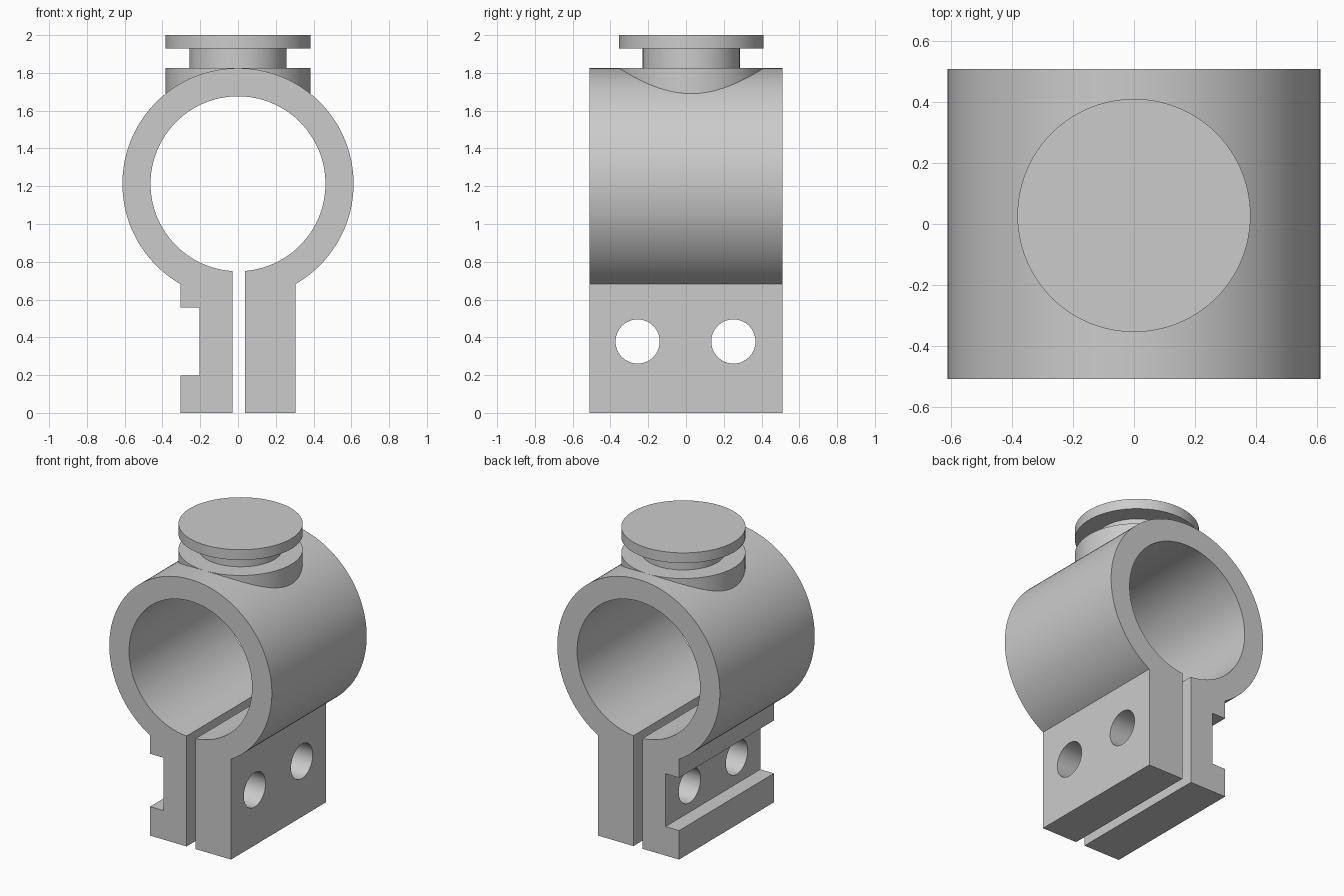
import bpy
import bmesh
from math import asin, acos, pi, sin, cos, radians
from mathutils import Matrix

cube = bpy.data.objects.get("Cube")
if cube:
    bpy.data.objects.remove(cube, do_unlink=True)

RING_Z, OUTER, BORE = 1.213, 0.612, 0.463
HALF_DEPTH = 0.51
LEG_X = 0.305
GAP_L, GAP_R = -0.03, 0.038

grey = bpy.data.materials.new("plain grey")
grey.use_nodes = True
colour = (0.6, 0.6, 0.6, 1)
grey.diffuse_color = colour
grey.node_tree.nodes["Principled BSDF"].inputs["Base Color"].default_value = colour


def make_object(name, bm):
    bmesh.ops.recalc_face_normals(bm, faces=bm.faces)
    mesh = bpy.data.meshes.new(name)
    bm.to_mesh(mesh)
    bm.free()
    mesh.materials.append(grey)
    obj = bpy.data.objects.new(name, mesh)
    bpy.context.collection.objects.link(obj)
    return obj


def activate(obj):
    bpy.ops.object.select_all(action='DESELECT')
    obj.select_set(True)
    bpy.context.view_layer.objects.active = obj


def smooth(obj):
    activate(obj)
    bpy.ops.object.shade_smooth_by_angle(angle=radians(30))


def arc(radius, start, end, steps):
    angles = [start + (end - start) * i / steps for i in range(steps + 1)]
    return [(radius * cos(a), RING_Z + radius * sin(a)) for a in angles]


# Split clamp: outer ring, channelled leg, gap, bore and plain leg in one profile
leg_angle = acos(LEG_X / OUTER)
profile = arc(OUTER, -leg_angle, pi + leg_angle, 120)
profile += [(-LEG_X, 0.557), (-0.203, 0.557), (-0.203, 0.197),
            (-LEG_X, 0.197), (-LEG_X, 0), (GAP_L, 0)]
profile += arc(BORE, 1.5 * pi + asin(GAP_L / BORE), -0.5 * pi + asin(GAP_R / BORE), 120)
profile += [(GAP_R, 0), (LEG_X, 0)]

bm = bmesh.new()
face = bm.faces.new([bm.verts.new((x, -HALF_DEPTH, z)) for x, z in profile])
extruded = bmesh.ops.extrude_face_region(bm, geom=[face], use_keep_orig=True)
back = [v for v in extruded["geom"] if isinstance(v, bmesh.types.BMVert)]
bmesh.ops.translate(bm, verts=back, vec=(0, 2 * HALF_DEPTH, 0))
clamp = make_object("split_clamp", bm)

# Two bolt holes through both legs
bm = bmesh.new()
for y in (-0.256, 0.251):
    place = Matrix.Translation((0, y, 0.378)) @ Matrix.Rotation(pi / 2, 4, 'Y')
    bmesh.ops.create_cone(bm, cap_ends=True, segments=64, radius1=0.117,
                          radius2=0.117, depth=1, matrix=place)
cutter = make_object("bolt_hole_cutter", bm)
cutter.hide_render = True
cut = clamp.modifiers.new("bolt holes", 'BOOLEAN')
cut.object = cutter
cut.operation = 'DIFFERENCE'
cut.solver = 'EXACT'
activate(clamp)
bpy.ops.object.modifier_apply(modifier=cut.name)
bpy.data.objects.remove(cutter, do_unlink=True)
smooth(clamp)

# Mounting button on top: base pad, neck and cap
for name, radius, low, high in (("button_base", 0.383, 1.682, 1.825),
                                ("button_neck", 0.257, 1.825, 1.93),
                                ("button_cap", 0.383, 1.93, 2.0)):
    bm = bmesh.new()
    bmesh.ops.create_cone(bm, cap_ends=True, segments=96, radius1=radius, radius2=radius,
                          depth=high - low,
                          matrix=Matrix.Translation((0, 0.028, (low + high) / 2)))
    smooth(make_object(name, bm))
